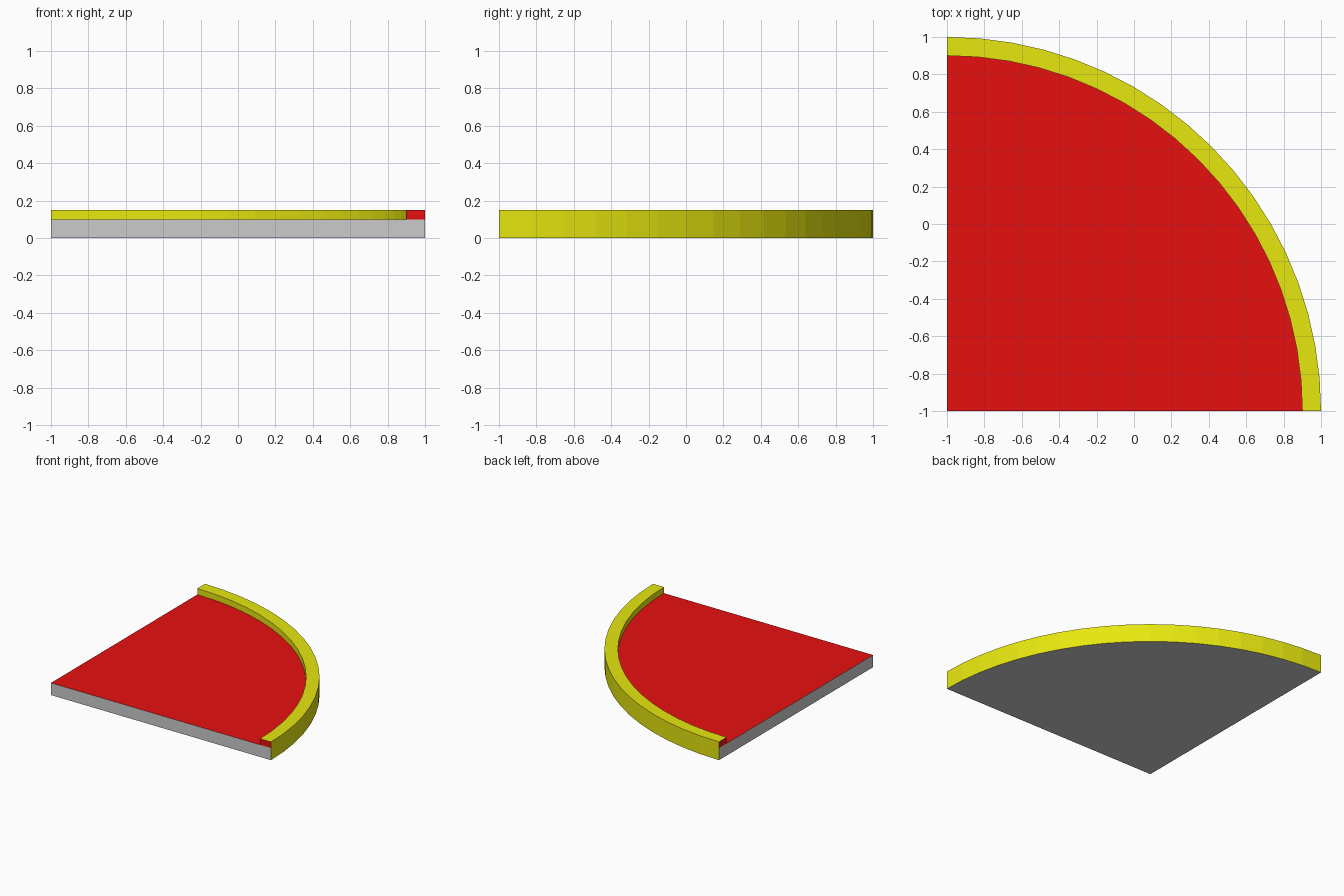
import bpy, bmesh, math

if "Cube" in bpy.data.objects:
    bpy.data.objects.remove(bpy.data.objects["Cube"])

SEGMENTS = 18            # 5 degree facets over the quarter circle
CORNER = (-1.0, -1.0)    # centre of the arc
OUTER, INNER = 2.0, 1.9
FLOOR_Z, RIM_Z = 0.1, 0.15


def material(name, color):
    mat = bpy.data.materials.new(name)
    mat.diffuse_color = color
    mat.use_nodes = True
    mat.node_tree.nodes["Principled BSDF"].inputs["Base Color"].default_value = mat.diffuse_color
    return mat


red = material("red", (0.8, 0.005, 0.005, 1))
yellow = material("yellow", (0.8, 0.8, 0.005, 1))


def arc(bm, radius, z):
    """Quarter circle of vertices around the corner."""
    verts = []
    for i in range(SEGMENTS + 1):
        a = math.pi / 2 * i / SEGMENTS
        verts.append(bm.verts.new((CORNER[0] + radius * math.cos(a),
                                   CORNER[1] + radius * math.sin(a), z)))
    return verts


def face(bm, verts, slot):
    bm.faces.new(verts).material_index = slot


def strip(bm, a, b, slot):
    """Band of quads between two arcs."""
    for i in range(SEGMENTS):
        face(bm, (a[i], a[i + 1], b[i + 1], b[i]), slot)


def finish(bm, name, mats):
    mesh = bpy.data.meshes.new(name)
    bm.to_mesh(mesh)
    bm.free()
    for mat in mats:
        mesh.materials.append(mat)
    obj = bpy.data.objects.new(name, mesh)
    bpy.context.collection.objects.link(obj)


# Quarter-round slab: grey underside and straight sides, red floor, yellow arc edge
bm = bmesh.new()
low, high = arc(bm, OUTER, 0), arc(bm, OUTER, FLOOR_Z)
c_low = bm.verts.new((*CORNER, 0))
c_high = bm.verts.new((*CORNER, FLOOR_Z))
face(bm, [c_low] + low[::-1], 0)
face(bm, [c_high] + high, 1)
strip(bm, low, high, 2)
face(bm, (c_low, low[0], high[0], c_high), 0)
face(bm, (low[-1], c_low, c_high, high[-1]), 0)
finish(bm, "quarter_slab", (None, red, yellow))

# Raised rim along the arc: yellow with red ends, open where it meets the slab
bm = bmesh.new()
out_low, out_high = arc(bm, OUTER, FLOOR_Z), arc(bm, OUTER, RIM_Z)
in_low, in_high = arc(bm, INNER, FLOOR_Z), arc(bm, INNER, RIM_Z)
strip(bm, out_low, out_high, 0)
strip(bm, out_high, in_high, 0)
strip(bm, in_high, in_low, 0)
face(bm, (in_low[0], out_low[0], out_high[0], in_high[0]), 1)
face(bm, (out_low[-1], in_low[-1], in_high[-1], out_high[-1]), 1)
finish(bm, "curved_rim", (yellow, red))
